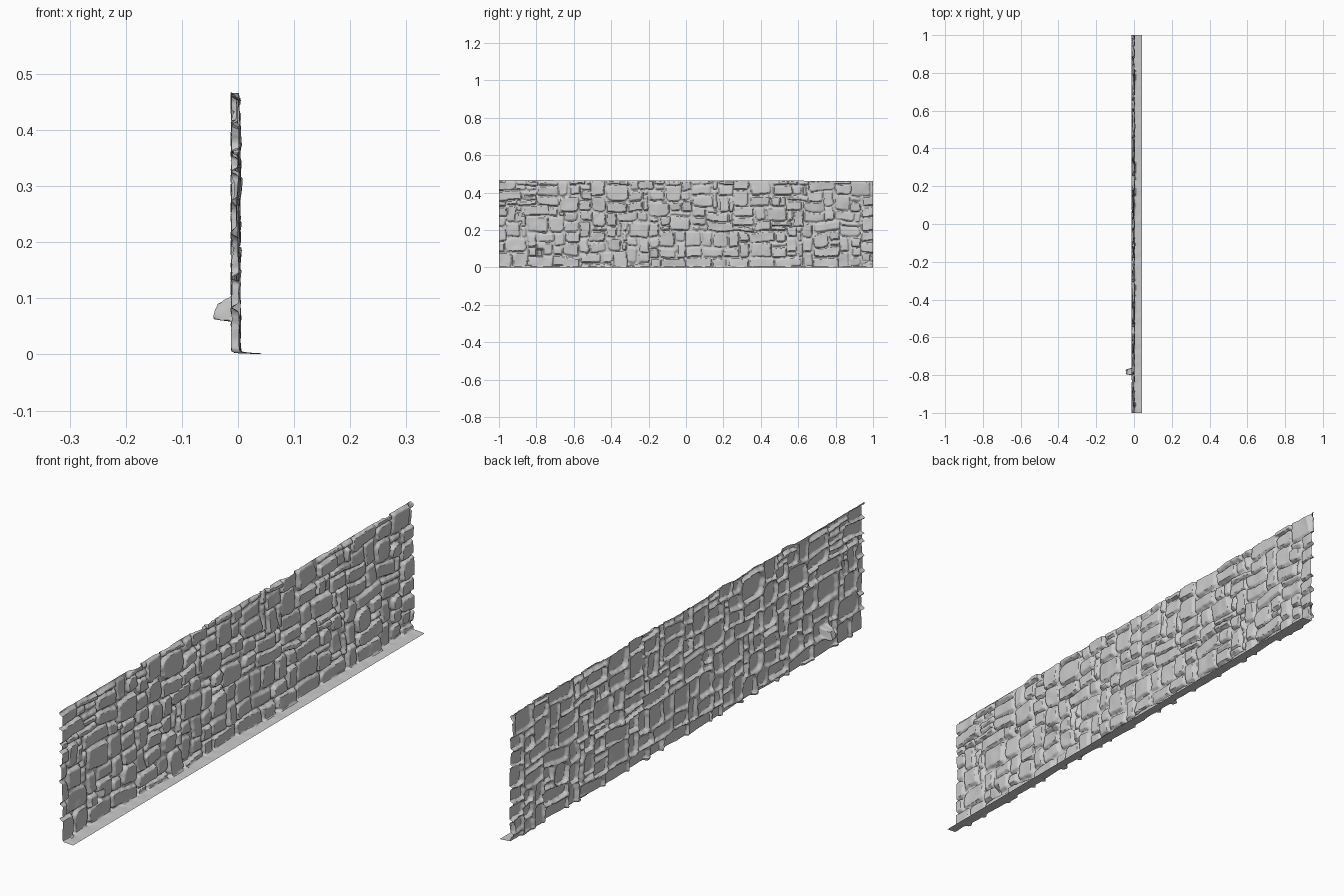
import bpy, math, random
from mathutils import Vector, noise

if "Cube" in bpy.data.objects:
    bpy.data.objects.remove(bpy.data.objects["Cube"])

random.seed(11)
HEIGHT, BASE = 0.465, 0.011
NY, NZ = 500, 114
JOINT = -0.012           # depth of the mortar joints


def n3(y, z, freq, seed=0.0):
    return noise.noise(Vector((y * freq, z * freq, seed)))


def smooth(t):
    t = max(0.0, min(1.0, t))
    return t * t * (3 - 2 * t)


def make_sheet(name, rows):
    """Grid mesh from equally long rows of points."""
    n = len(rows[0])
    verts = [p for r in rows for p in r]
    faces = [(j * n + i, j * n + i + 1, (j + 1) * n + i + 1, (j + 1) * n + i)
             for j in range(len(rows) - 1) for i in range(n - 1)]
    mesh = bpy.data.meshes.new(name)
    mesh.from_pydata(verts, [], faces)
    obj = bpy.data.objects.new(name, mesh)
    bpy.context.collection.objects.link(obj)
    bpy.ops.object.select_all(action='DESELECT')
    obj.select_set(True)
    bpy.context.view_layer.objects.active = obj
    bpy.ops.object.shade_smooth_by_angle(angle=math.radians(50))
    return obj


# Stone layout: random rectangles packed into a cell grid
ROWS, COLS = 17, 72
zl = [HEIGHT * r / ROWS for r in range(ROWS + 1)]
cw = 2.04 / COLS
used = [[False] * COLS for _ in range(ROWS)]
stones = []
for r in range(ROWS):
    for c in range(COLS):
        if used[r][c]:
            continue
        w = random.choice((2, 2, 3, 3, 4, 4, 5))
        h = random.choice((1, 2, 2, 2, 3, 3)) if w < 5 else 2
        h = min(h, ROWS - r)
        k = 1
        while k < w and c + k < COLS and not used[r][c + k]:
            k += 1
        for rr in range(r, r + h):
            for cc in range(c, c + k):
                used[rr][cc] = True
        jit = [random.uniform(-0.005, 0.005) for _ in range(2)]
        y0, y1 = -1.02 + c * cw + jit[0], -1.02 + (c + k) * cw + jit[0]
        z0, z1 = zl[r] + jit[1] * 0.5, zl[r + h] + jit[1] * 0.5
        stones.append(((y0 + y1) / 2, (z0 + z1) / 2, (y1 - y0) / 2, (z1 - z0) / 2))

# Relief: each stone is a pillow with a rounded, slightly rotated outline
ys = [-1 + 2 * i / NY for i in range(NY + 1)]
zs = [BASE + (HEIGHT - BASE) * j / NZ for j in range(NZ + 1)]
warp = [[(y + 0.011 * n3(y, z, 11, 3) + 0.003 * n3(y, z, 45, 5),
          z + 0.013 * n3(y, z, 8, 7) + 0.003 * n3(y, z, 45, 9)) for y in ys] for z in zs]
relief = [[JOINT + 0.002 * n3(y, z, 40, 1) for y in ys] for z in zs]
dy, dz = ys[1] - ys[0], zs[1] - zs[0]
for cy, cz, hy, hz in stones:
    face = random.uniform(-0.004, 0.004)
    ty, tz = random.uniform(-0.05, 0.05), random.uniform(-0.1, 0.1)
    a = random.uniform(-0.07, 0.07)
    ca, sa = math.cos(a), math.sin(a)
    rad = min(hy, hz) * random.uniform(0.25, 0.7)
    bevel = random.uniform(0.005, 0.011)
    m = 0.02
    for j in range(max(0, int((cz - hz - m - BASE) / dz)),
                   min(NZ, int((cz + hz + m - BASE) / dz)) + 1):
        for i in range(max(0, int((cy - hy - m + 1) / dy)),
                       min(NY, int((cy + hy + m + 1) / dy)) + 1):
            wy, wz = warp[j][i]
            py, pz = wy - cy, wz - cz
            u, v = ca * py + sa * pz, ca * pz - sa * py
            qu, qv = abs(u) - hy + rad + 0.001, abs(v) - hz + rad + 0.001
            d = math.hypot(max(qu, 0), max(qv, 0)) + min(max(qu, qv), 0) - rad
            if d < 0:
                top = face + ty * u + tz * v + 0.003 * n3(wy, wz, 22, cy * 9)
                x = JOINT + (min(top, 0.009) - JOINT) * smooth(-d / bevel)
                relief[j][i] = max(relief[j][i], x)

# Wall face, with one deep pocket where a stone is pushed through the back
wall = []
for j, z in enumerate(zs):
    row = []
    for i, y in enumerate(ys):
        x, zz = relief[j][i], z
        e = max(abs(y + 0.782) / 0.021, abs(z - 0.081) / 0.024)
        if e < 1:
            k = smooth((1 - e) / 0.45)
            depth = -0.043 + 0.25 * max(0, z - 0.07) + 0.003 * n3(y, z, 60, 2)
            x += (depth - x) * k
            zz -= 0.004 * k
        if j == NZ:
            zz -= 0.002 * y
        row.append((x, y, zz))
    wall.append(row)
make_sheet("stone_wall_face", wall)

# Ground strip curving up into the foot of the wall
strip = []
for k, (x, z) in enumerate(((0.043, 0.001), (0.036, 0.002), (0.027, 0.002), (0.018, 0.003),
                            (0.01, 0.003), (0.003, 0.004))):
    row = []
    for i, y in enumerate(ys):
        wob = 0.0015 * n3(y, x, 25, 4) if k else 0
        foot = wall[0][i][0]
        t = (k / 5) ** 3
        xx = x + (foot + 0.005 - x) * t
        row.append((xx, y, max(0.0, z + wob)))
    strip.append(row)
strip.append([(p[0] + 0.001, p[1], 0.006) for p in wall[0]])
strip.append(wall[0])
make_sheet("ground_strip", strip)
